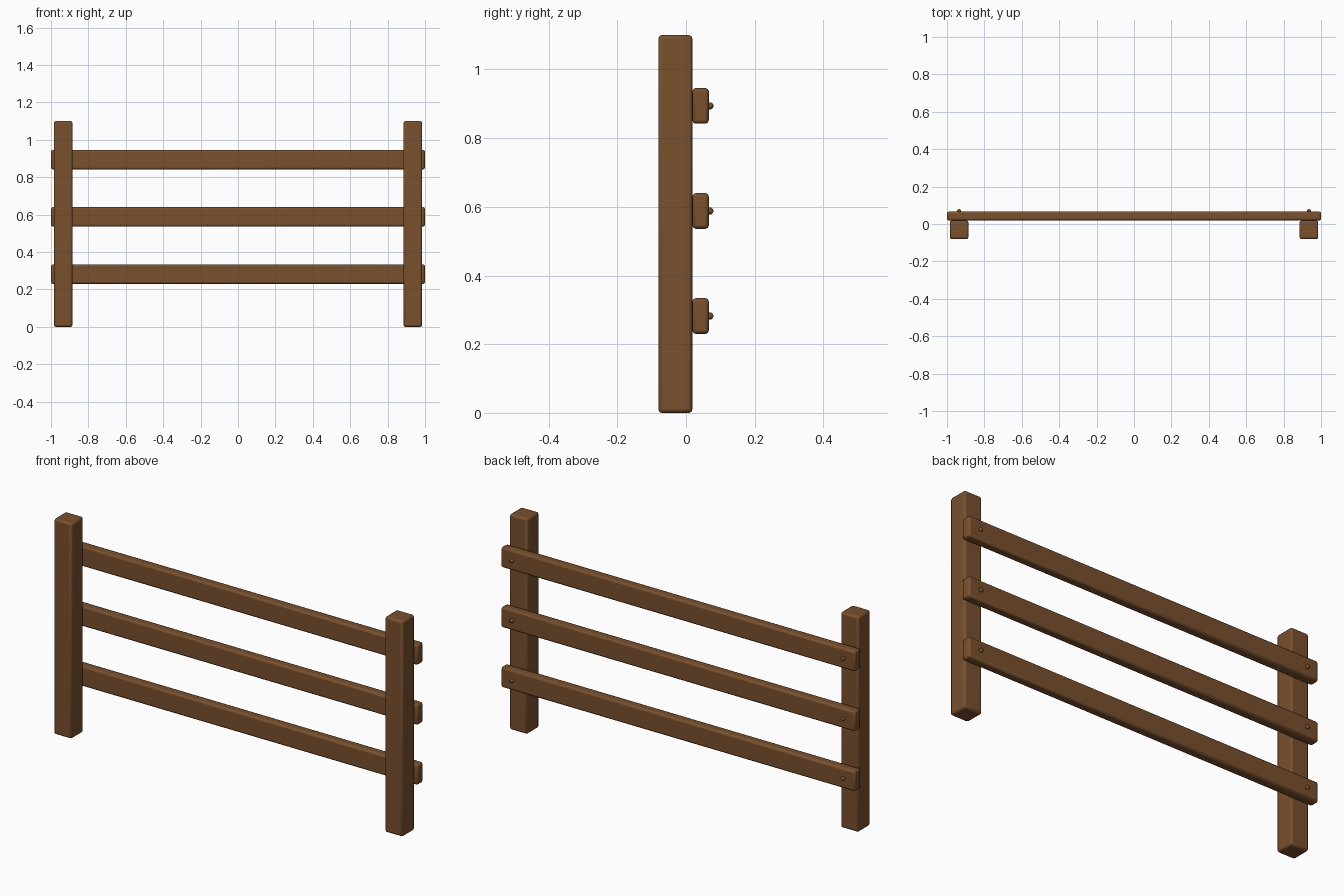
import bpy

cube = bpy.data.objects.get("Cube")
if cube:
    bpy.data.objects.remove(cube, do_unlink=True)

# Single brown wood colour
wood = bpy.data.materials.new("brown_wood")
wood.use_nodes = True
wood.diffuse_color = (0.19, 0.08, 0.027, 1)
wood.node_tree.nodes["Principled BSDF"].inputs["Base Color"].default_value = wood.diffuse_color


def finish(name):
    obj = bpy.context.object
    obj.name = name
    obj.data.materials.append(wood)
    return obj


def plank(name, centre, size):
    """Box with softly rounded edges."""
    bpy.ops.mesh.primitive_cube_add(size=1, location=centre)
    obj = finish(name)
    obj.scale = size
    bpy.ops.object.transform_apply(location=False, rotation=False, scale=True)
    bevel = obj.modifiers.new("rounded_edges", "BEVEL")
    bevel.width = 0.01
    bevel.segments = 2
    bpy.ops.object.shade_smooth_by_angle()


def bolt(name, centre):
    """Small round bolt head, half sunk into the rail."""
    bpy.ops.mesh.primitive_uv_sphere_add(segments=16, ring_count=8, radius=0.0105, location=centre)
    finish(name)
    bpy.ops.object.shade_smooth()


POST_X = 0.935
SIDES = {"left": 1, "right": -1}
RAILS = {"lower": 0.282, "middle": 0.588, "upper": 0.894}

# Upright posts
for side, sign in SIDES.items():
    plank(f"{side}_post", (sign * POST_X, -0.031, 0.55), (0.1, 0.099, 1.1))

# Rails behind the posts, bolted at each end
for level, z in RAILS.items():
    plank(f"{level}_rail", (0, 0.0425, z), (2, 0.048, 0.104))
    for side, sign in SIDES.items():
        bolt(f"{level}_{side}_bolt", (sign * POST_X, 0.0695, z))
